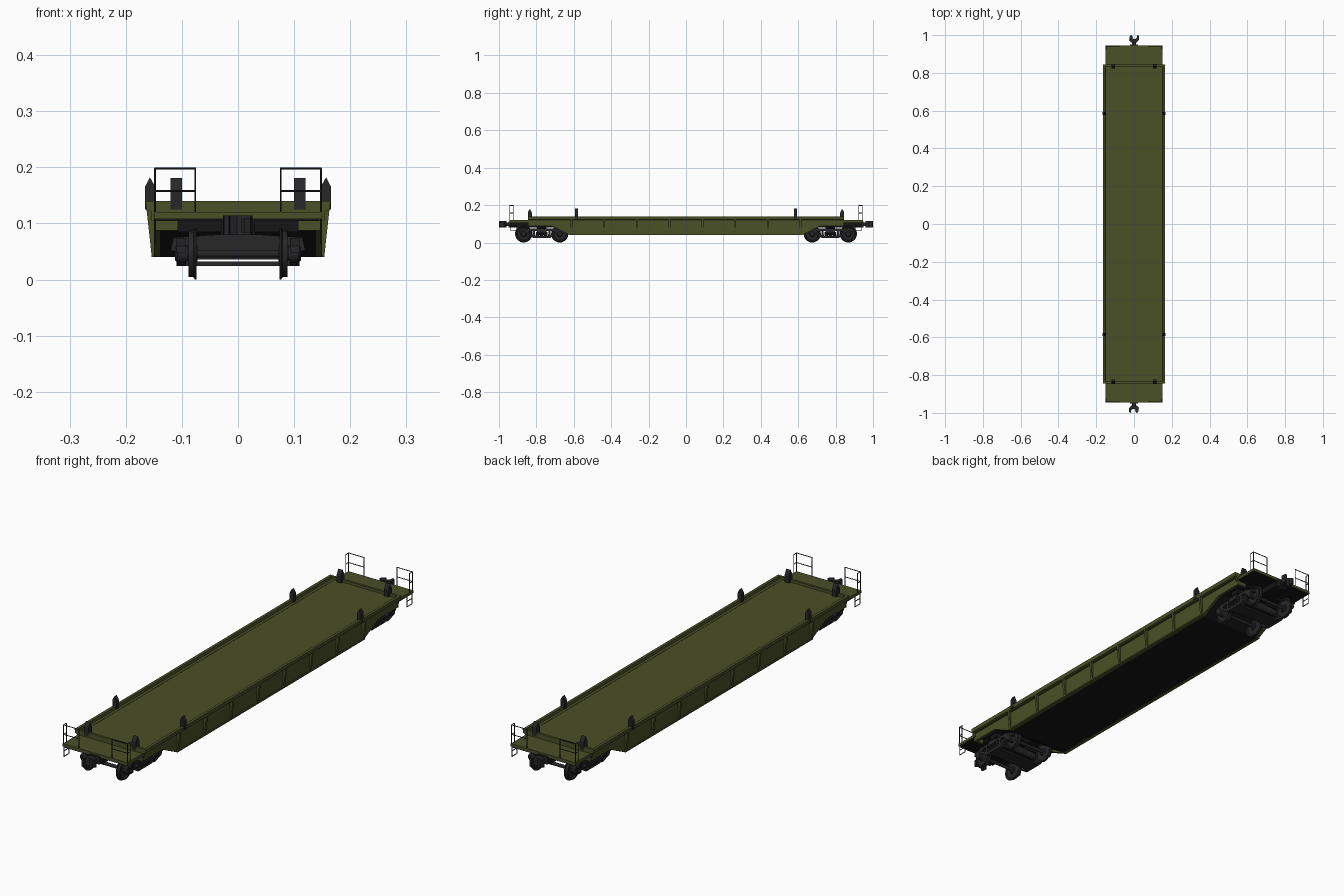
import bpy, bmesh, math
from mathutils import Vector, Matrix

if "Cube" in bpy.data.objects:
    bpy.data.objects.remove(bpy.data.objects["Cube"])


def material(name, rgb):
    m = bpy.data.materials.new(name)
    m.diffuse_color = (*rgb, 1)
    m.use_nodes = True
    m.node_tree.nodes["Principled BSDF"].inputs["Base Color"].default_value = m.diffuse_color
    return m


OLIVE = material("olive_paint", (0.068, 0.08, 0.02))
DARK = material("dark_steel", (0.02, 0.02, 0.022))
BLACK = material("underside_black", (0.008, 0.008, 0.008))


def finish(name, bm, mat, mirror="", smooth=False):
    bmesh.ops.recalc_face_normals(bm, faces=bm.faces)
    me = bpy.data.meshes.new(name)
    bm.to_mesh(me)
    bm.free()
    me.materials.append(mat)
    ob = bpy.data.objects.new(name, me)
    bpy.context.collection.objects.link(ob)
    if smooth:
        bpy.context.view_layer.objects.active = ob
        ob.select_set(True)
        bpy.ops.object.shade_smooth_by_angle(angle=math.radians(35))
        ob.select_set(False)
    if mirror:
        mod = ob.modifiers.new("mirror", 'MIRROR')
        mod.use_axis = ("x" in mirror, "y" in mirror, False)
        mod.use_mirror_merge = False
    return ob


def prism(name, pts, axis, a, b, mat, mirror=""):
    """Extrude a 2D outline along an axis from a to b."""
    put = {"x": lambda p, t: (t, p[0], p[1]),
           "y": lambda p, t: (p[0], t, p[1]),
           "z": lambda p, t: (p[0], p[1], t)}[axis]
    bm = bmesh.new()
    lo = [bm.verts.new(put(p, a)) for p in pts]
    hi = [bm.verts.new(put(p, b)) for p in pts]
    bm.faces.new(lo)
    bm.faces.new(hi)
    n = len(pts)
    for i in range(n):
        bm.faces.new((lo[i], lo[(i + 1) % n], hi[(i + 1) % n], hi[i]))
    return finish(name, bm, mat, mirror)


def box(name, x, y, z, mat, mirror=""):
    return prism(name, [(x[0], z[0]), (x[1], z[0]), (x[1], z[1]), (x[0], z[1])],
                 "y", y[0], y[1], mat, mirror)


def lathe(name, profile, center, mat, mirror="", steps=28):
    """Spin (x, radius) points about an x-parallel axis."""
    bm = bmesh.new()
    vs = [bm.verts.new((x, center[0], center[1] + r)) for x, r in profile]
    es = [bm.edges.new(p) for p in zip(vs, vs[1:])]
    bmesh.ops.spin(bm, geom=vs + es, cent=(0, *center), axis=(1, 0, 0),
                   angle=math.tau, steps=steps, use_merge=True)
    bmesh.ops.remove_doubles(bm, verts=bm.verts, dist=1e-5)
    return finish(name, bm, mat, mirror, True)


def rods(name, segments, r, mat, mirror="", sides=6):
    """Thin round bars between pairs of points."""
    bm = bmesh.new()
    for a, b in segments:
        a, b = Vector(a), Vector(b)
        d = b - a
        rot = d.to_track_quat('Z', 'Y').to_matrix().to_4x4()
        bmesh.ops.create_cone(bm, cap_ends=True, segments=sides, radius1=r, radius2=r,
                              depth=d.length + r, matrix=Matrix.Translation((a + b) / 2) @ rot)
    return finish(name, bm, mat, mirror)


def path(*pts):
    return list(zip(pts, pts[1:]))


# Central hull with raised ends over the bogies, and its olive deck
prism("underframe", [(-.835, .105), (-.715, .105), (-.615, .04), (.615, .04),
                     (.715, .105), (.835, .105), (.835, .122), (-.835, .122)],
      "x", -.14, .14, BLACK)
box("deck", (-.155, .155), (-.84, .84), (.12, .129), OLIVE)

# Side walls, bottom flange and overhanging top chord
prism("side_wall", [(-.845, .087), (-.715, .087), (-.62, .04), (.62, .04),
                    (.715, .087), (.845, .087), (.845, .13), (-.845, .13)],
      "x", .138, .15, OLIVE, "x")
box("bottom_flange", (.14, .154), (-.62, .62), (.04, .046), OLIVE, "x")
prism("top_chord", [(.15, .12), (.163, .124), (.165, .14), (.153, .14), (.15, .128)],
      "y", -.845, .845, OLIVE, "x")
box("end_lip", (-.155, .155), (.835, .845), (.105, .14), OLIVE, "y")
box("corner_plate", (.107, .15), (.835, .846), (.087, .12), OLIVE, "xy")

# Tapered wall ribs
for i in range(4):
    y = .0875 + i * .175
    prism("wall_rib", [(.149, .043), (.154, .043), (.163, .125), (.149, .125)],
          "y", y - .005, y + .005, OLIVE, "xy")

# End platforms with dark undersides
box("end_platform", (-.15, .15), (.84, .945), (.108, .12), OLIVE, "y")
box("platform_underside", (-.145, .145), (.84, .942), (.104, .109), BLACK, "y")
box("center_sill", (-.03, .03), (.70, .94), (.08, .108), BLACK, "y")
box("body_bolster", (-.107, .107), (.752, .792), (.085, .106), BLACK, "y")

# Pointed side stakes and end stakes
prism("side_stake", [(.147, .125), (.147, .165), (.157, .182), (.166, .165), (.166, .125)],
      "y", .578, .594, DARK, "xy")
prism("end_stake", [(.824, .125), (.824, .16), (.835, .181), (.846, .16), (.846, .125)],
      "x", .1, .12, DARK, "xy")

# Handrails and corner steps
rods("handrail",
     path((.076, .942, .118), (.076, .942, .198), (.148, .942, .198), (.148, .942, .118)) +
     path((.148, .942, .198), (.148, .924, .198), (.148, .924, .118)) +
     path((.076, .942, .158), (.148, .942, .158), (.148, .924, .158)), .0018, DARK, "xy")
rods("corner_step", path((.148, .94, .11), (.148, .94, .065), (.148, .905, .065),
                         (.148, .905, .11)) +
     path((.148, .94, .088), (.148, .905, .088)), .0018, DARK, "xy")

# Wheelsets
for y in (.675, .868):
    c = (y, .046)
    lathe("wheel", [(.072, 0), (.072, .014), (.077, .016), (.077, .036), (.074, .039),
                    (.074, .0455), (.077, .046), (.079, .042), (.088, .041), (.088, .035),
                    (.083, .033), (.082, .016), (.09, .013), (.09, 0)], c, DARK, "xy")
    lathe("axle", [(-.105, 0), (-.105, .007), (.105, .007), (.105, 0)], c, DARK, "y", 12)
    lathe("axle_box", [(.09, 0), (.09, .016), (.108, .016), (.112, .012), (.112, 0)],
          c, DARK, "xy", 16)

# Bogie side frames, springs and bolsters
YC = .7715
prism("bogie_top_beam", [(YC + a, b) for a, b in
                         [(-.118, .048), (-.118, .06), (-.08, .074), (.08, .074), (.118, .06),
                          (.118, .048), (.08, .052), (.06, .062), (-.06, .062), (-.08, .052)]],
      "x", .093, .11, DARK, "xy")
prism("bogie_lower_beam", [(YC + a, b) for a, b in
                           [(-.09, .054), (-.045, .024), (.045, .024), (.09, .054),
                            (.075, .056), (.04, .036), (-.04, .036), (-.075, .056)]],
      "x", .093, .11, DARK, "xy")
for s in (-1, 1):
    box("frame_column", (.093, .11), (YC + s * .042 - .006, YC + s * .042 + .006),
        (.03, .068), DARK, "xy")
rods("bogie_spring", [((.1, YC + o, .033), (.1, YC + o, .053)) for o in (-.022, 0, .022)],
     .009, DARK, "xy", 10)
prism("bogie_bolster", [(-.12, .052), (-.07, .04), (.07, .04), (.12, .052), (.115, .075),
                        (.04, .08), (-.04, .08), (-.115, .075)],
      "y", YC - .026, YC + .026, DARK, "y")
box("spring_plank", (-.1, .1), (YC - .03, YC + .03), (.024, .032), DARK, "y")
for y in (.735, .808):
    box("brake_beam", (-.085, .085), (y - .004, y + .004), (.036, .044), DARK, "y")

# Couplers: shank, hooked head and knuckle, turned round for the other end
parts = [
    box("coupler_shank", (-.01, .01), (.9, .972), (.087, .106), DARK),
    box("coupler_pocket", (-.022, .022), (.935, .95), (.08, .113), DARK),
    prism("coupler_head", [(-.012, .96), (.014, .96), (.027, .978), (.025, .998), (.016, 1.0),
                           (.014, .984), (.002, .978), (-.008, .983), (-.022, .984),
                           (-.026, .972)], "z", .079, .114, DARK),
    prism("coupler_knuckle", [(-.026, .976), (-.01, .978), (-.006, .99), (-.012, 1.0),
                              (-.022, .996)], "z", .084, .109, DARK)]
for p in parts:
    q = p.copy()
    q.rotation_euler.z = math.pi
    bpy.context.collection.objects.link(q)
